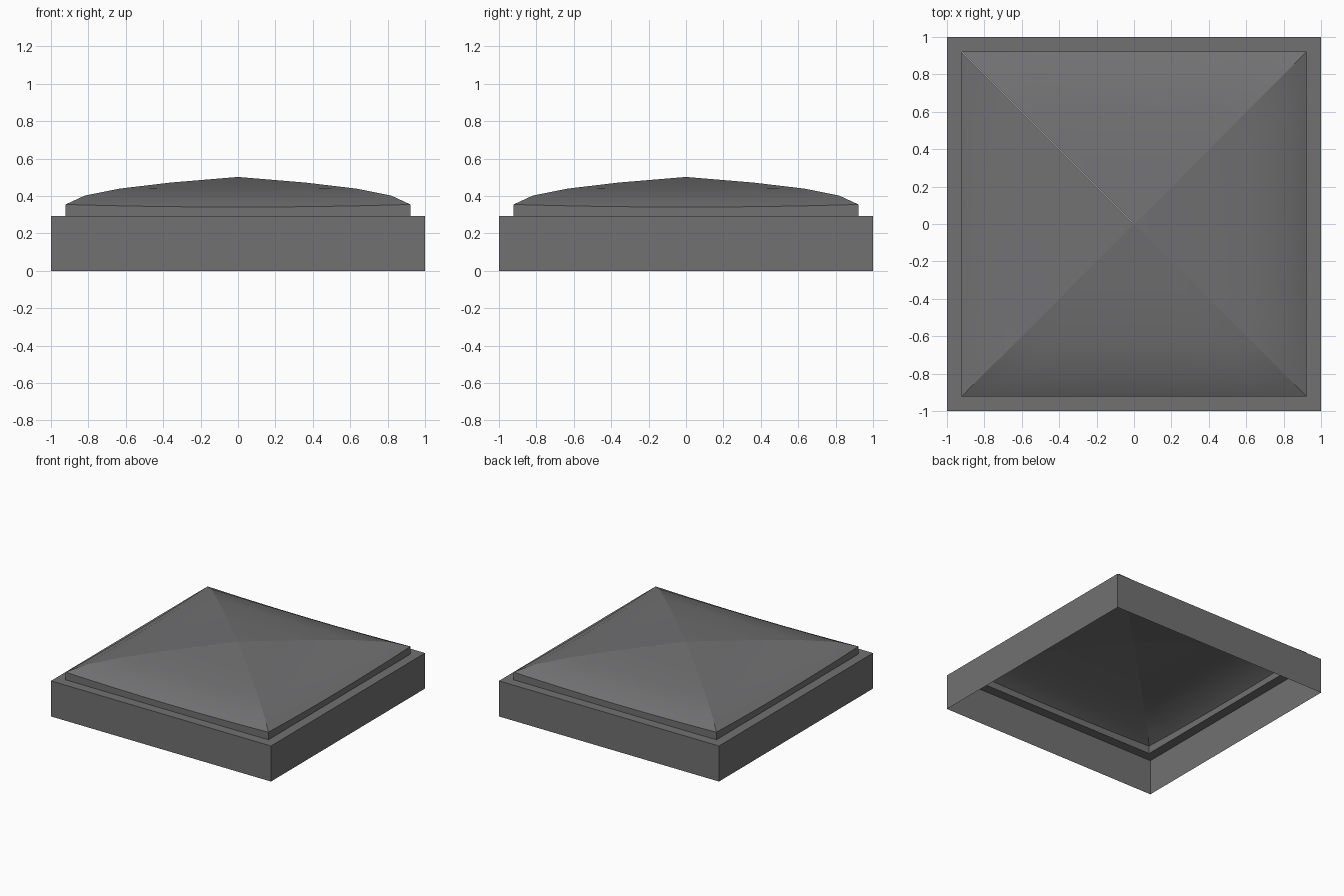
import bpy, bmesh, math
from mathutils import Matrix

if "Cube" in bpy.data.objects:
    bpy.data.objects.remove(bpy.data.objects["Cube"])

grey = bpy.data.materials.new("slate grey")
grey.diffuse_color = (0.165, 0.165, 0.17, 1)
grey.use_nodes = True
grey.node_tree.nodes["Principled BSDF"].inputs["Base Color"].default_value = grey.diffuse_color

EDGE, SEG = 0.922, 8


def make_object(name, bm):
    mesh = bpy.data.meshes.new(name)
    bm.to_mesh(mesh)
    bm.free()
    mesh.materials.append(grey)
    ob = bpy.data.objects.new(name, mesh)
    bpy.context.collection.objects.link(ob)


def four_sided(name, rows, smooth, weld=False):
    """Loft rows of (half size, z, dip at mid-side) on one side, repeat on all four."""
    bm = bmesh.new()
    for k in range(4):
        rot = Matrix.Rotation(k * math.pi / 2, 3, 'Z')
        grid = []
        for r, z, dip in rows:
            row = []
            for i in range(SEG + 1):
                t = -1 + 2 * i / SEG
                row.append(bm.verts.new(rot @ _v(t * r, -r, z - dip * (1 - t * t))))
            grid.append(row)
        for a, b in zip(grid, grid[1:]):
            for i in range(SEG):
                bm.faces.new((a[i], a[i + 1], b[i + 1], b[i])).smooth = smooth
    # collapse the apex only within each panel, so the hip ridges stay crisp
    if weld:
        bmesh.ops.remove_doubles(bm, verts=bm.verts[:], dist=1e-5)
    else:
        bmesh.ops.dissolve_degenerate(bm, edges=bm.edges[:], dist=1e-5)
    make_object(name, bm)


def _v(x, y, z):
    from mathutils import Vector
    return Vector((x, y, z))


# open-bottomed frame with its ledge (single skin)
four_sided("base_frame", [(1, 0, 0), (1, 0.292, 0), (EDGE, 0.292, 0)], False, True)

# upright curb under the dome, its top edge dipping at mid-side
four_sided("dome_curb", [(EDGE, 0.292, 0), (EDGE, 0.355, 0.014)], False, True)

# four curved panels meeting at the hips
four_sided("dome_panels", [(EDGE, 0.355, 0.014), (0.82, 0.402, 0.006), (0.63, 0.44, 0.002),
                           (0.36, 0.472, 0), (0, 0.502, 0)], True)
